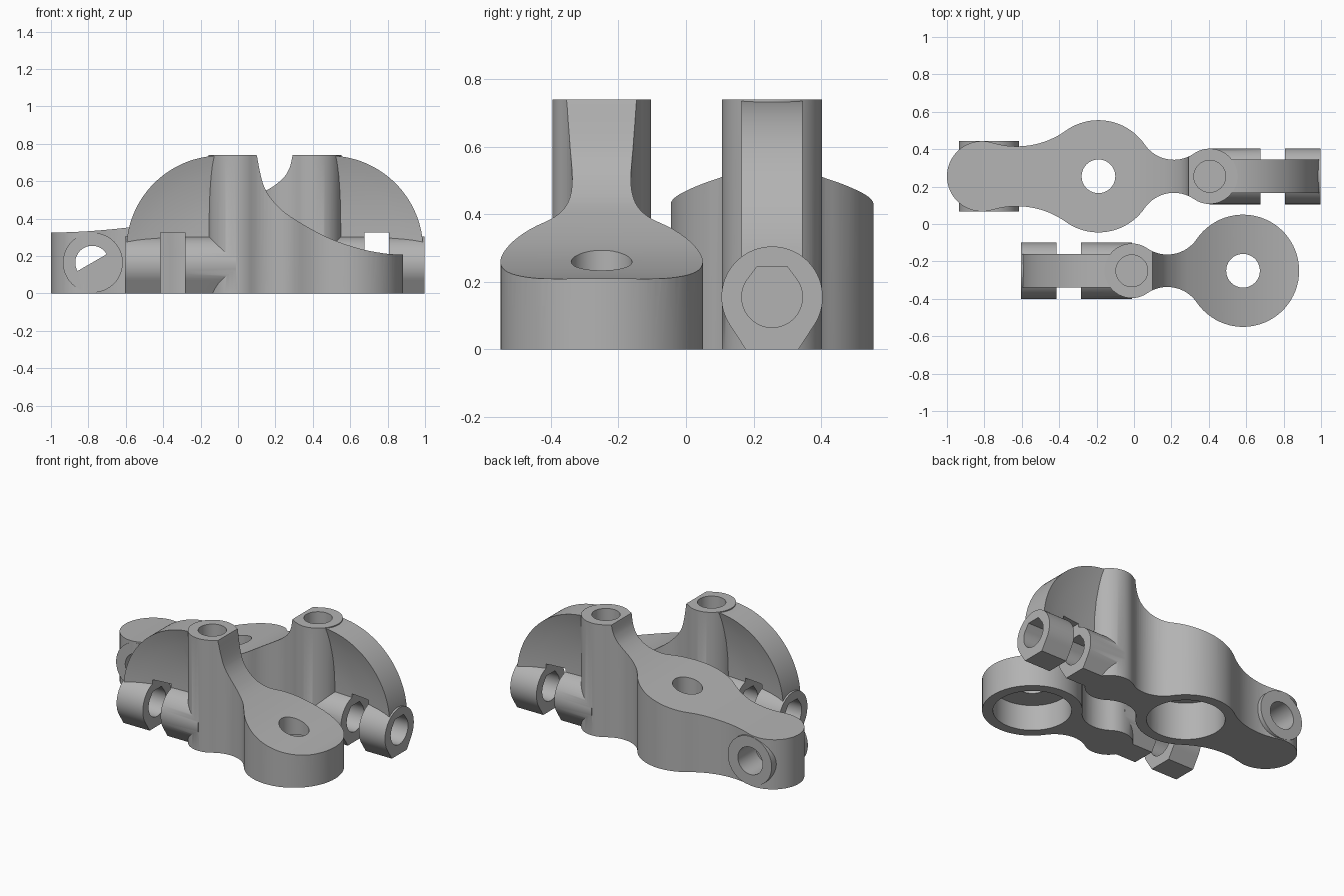
import bpy, bmesh, math
from mathutils import Vector

cube = bpy.data.objects.get("Cube")
if cube:
    bpy.data.objects.remove(cube, do_unlink=True)

grey = bpy.data.materials.new("plain grey")
grey.use_nodes = True
grey.diffuse_color = (0.45, 0.45, 0.45, 1)
grey.node_tree.nodes["Principled BSDF"].inputs["Base Color"].default_value = (0.45, 0.45, 0.45, 1)


def loft(name, rings):
    """Closed solid through a list of matching rings."""
    bm = bmesh.new()
    loops = [[bm.verts.new(p) for p in ring] for ring in rings]
    n = len(loops[0])
    for a, b in zip(loops, loops[1:]):
        for i in range(n):
            j = (i + 1) % n
            bm.faces.new((a[i], a[j], b[j], b[i]))
    bm.faces.new(loops[0])
    bm.faces.new(loops[-1])
    bmesh.ops.recalc_face_normals(bm, faces=bm.faces)
    mesh = bpy.data.meshes.new(name)
    bm.to_mesh(mesh)
    bm.free()
    mesh.materials.append(grey)
    ob = bpy.data.objects.new(name, mesh)
    bpy.context.collection.objects.link(ob)
    return ob


def prism(name, pts, axis, lo, hi):
    place = {"x": lambda p, d: (d, p[0], p[1]),
             "y": lambda p, d: (p[0], d, p[1]),
             "z": lambda p, d: (p[0], p[1], d)}[axis]
    return loft(name, [[place(p, d) for p in pts] for d in (lo, hi)])


def arc(cx, cy, r, a0, a1, n):
    angles = [math.radians(a0 + (a1 - a0) * i / n) for i in range(n + 1)]
    return [(cx + r * math.cos(a), cy + r * math.sin(a)) for a in angles]


def disc(cx, cy, r, n=64):
    return arc(cx, cy, r, 0, 360, n)[:-1]


def combine(ob, other, operation):
    mod = ob.modifiers.new(operation, "BOOLEAN")
    mod.operation = operation
    mod.solver = "EXACT"
    mod.object = other
    bpy.context.view_layer.objects.active = ob
    bpy.ops.object.modifier_apply(modifier=mod.name)
    bpy.data.objects.remove(other, do_unlink=True)


def smooth_path(pts, steps=10):
    """Smooth curve through the points."""
    p = [Vector(q) for q in [pts[0]] + pts + [pts[-1]]]
    out = []
    for a, b, c, d in zip(p, p[1:], p[2:], p[3:]):
        for i in range(steps):
            t = i / steps
            out.append(tuple(0.5 * (2 * b + (c - a) * t + (2 * a - 5 * b + 4 * c - d) * t * t
                                    + (3 * b - a - 3 * c + d) * t ** 3)))
    return out + [pts[-1]]


def lobed_outline(circles, fillets, cy):
    """Outline of circles in a row along x, joined by concave fillets."""
    upper = []
    start = 180
    for i, (x, r) in enumerate(circles):
        if i == len(circles) - 1:
            upper += arc(x, 0, r, start, 0, 28)
            break
        x2, r2 = circles[i + 1]
        f = fillets[i]
        d = x2 - x
        along = ((r + f) ** 2 - (r2 + f) ** 2 + d * d) / (2 * d)
        h = math.sqrt((r + f) ** 2 - along ** 2)
        leave = math.degrees(math.atan2(h, along))
        arrive = math.degrees(math.atan2(h, along - d))
        upper += arc(x, 0, r, start, leave, 28)
        upper += arc(x + along, h, f, leave - 180, arrive - 180, 16)[1:-1]
        start = arrive
    lower = [(x, -y) for x, y in reversed(upper[1:-1])]
    return [(x, y + cy) for x, y in upper + lower]


def bracket(name, cy, circles, fillets, top, column_x, hub_x, side, bore_top):
    # Plan outline trimmed by the sweeping top surface
    body = prism(name, lobed_outline(circles, fillets, cy), "z", 0, 0.9)
    curve = smooth_path(top)
    far = column_x + side * 0.3
    trim = curve + [(far, 0.74), (far, 0), (top[0][0], 0)]
    combine(body, prism("top_trim", trim, "y", -1, 1), "INTERSECT")

    # Hinge barrel with a flat foot
    barrel = arc(cy, 0.155, 0.15, -35, 215, 48) + [(cy - 0.078, 0), (cy + 0.078, 0)]
    arm = prism("barrel", barrel, "x", column_x, column_x + side * 0.593)

    # Quarter-round fin, thinning towards the middle
    half = [(0.02, 0.03), (0.1, 0.03), (0.2, 0.034), (0.3, 0.045),
            (0.4, 0.063), (0.46, 0.077), (0.505, 0.09)]
    section = half + [(r, -w) for r, w in reversed(half)]
    rings = []
    for i in range(33):
        a = math.pi / 2 * i / 32
        rings.append([(column_x + side * (0.08 + r * math.cos(a)), cy + w,
                       0.232 + r * math.sin(a)) for r, w in section])
    combine(arm, loft("fin", rings), "UNION")

    # Slot that splits the barrel in two
    x0, x1 = sorted((column_x + side * 0.272, column_x + side * 0.402))
    slot = [(x0, -0.1), (x1, -0.1), (x1, 0.325), (x0, 0.325)]
    combine(arm, prism("slot", slot, "y", cy - 0.3, cy + 0.3), "DIFFERENCE")
    combine(body, arm, "UNION")

    # Teardrop pin bore, column socket, hub hole and underside recess
    pin = arc(cy, 0.155, 0.09, 146, 394, 40) + [(cy + 0.045, 0.245), (cy - 0.045, 0.245)]
    combine(body, prism("pin_bore", pin, "x", column_x + side * 0.05, column_x + side * 0.8), "DIFFERENCE")
    combine(body, prism("socket", disc(column_x, cy, 0.085), "z", 0.3, 1), "DIFFERENCE")
    combine(body, prism("hub_hole", disc(hub_x, cy, 0.09), "z", -0.1, 1), "DIFFERENCE")
    combine(body, prism("recess", disc(hub_x, cy, 0.235), "z", -0.1, bore_top), "DIFFERENCE")
    return body


# Short bracket: column and round hub
front = bracket("front_bracket", -0.25, [(-0.012, 0.146), (0.583, 0.3)], [0.19],
                [(0.9, 0.21), (0.8, 0.212), (0.65, 0.24), (0.49, 0.295), (0.33, 0.38),
                 (0.22, 0.46), (0.14, 0.57), (0.1, 0.74)],
                -0.012, 0.583, -1, 0.17)

# Long bracket: column, round hub and rounded arm end
back = bracket("back_bracket", 0.255, [(-0.812, 0.188), (-0.19, 0.3), (0.405, 0.148)], [0.45, 0.19],
               [(-1.02, 0.324), (-0.8, 0.333), (-0.57, 0.355), (-0.4, 0.385), (-0.19, 0.43),
                (0, 0.48), (0.15, 0.55), (0.235, 0.61), (0.275, 0.67), (0.292, 0.74)],
               0.405, -0.19, 1, 0.25)

# Cross boss in the arm end, with a part-blocked hole
combine(back, prism("cross_boss", disc(-0.776, 0.165, 0.16), "y", 0.068, 0.445), "UNION")
combine(back, prism("boss_hole", disc(-0.78, 0.165, 0.09), "y", 0.26, 0.6), "DIFFERENCE")
combine(back, prism("boss_half_hole", arc(-0.78, 0.165, 0.09, 30, 210, 32), "y", -0.1, 0.3), "DIFFERENCE")

for ob in (front, back):
    bpy.ops.object.select_all(action="DESELECT")
    ob.select_set(True)
    bpy.context.view_layer.objects.active = ob
    bpy.ops.object.shade_smooth_by_angle(angle=math.radians(30))
